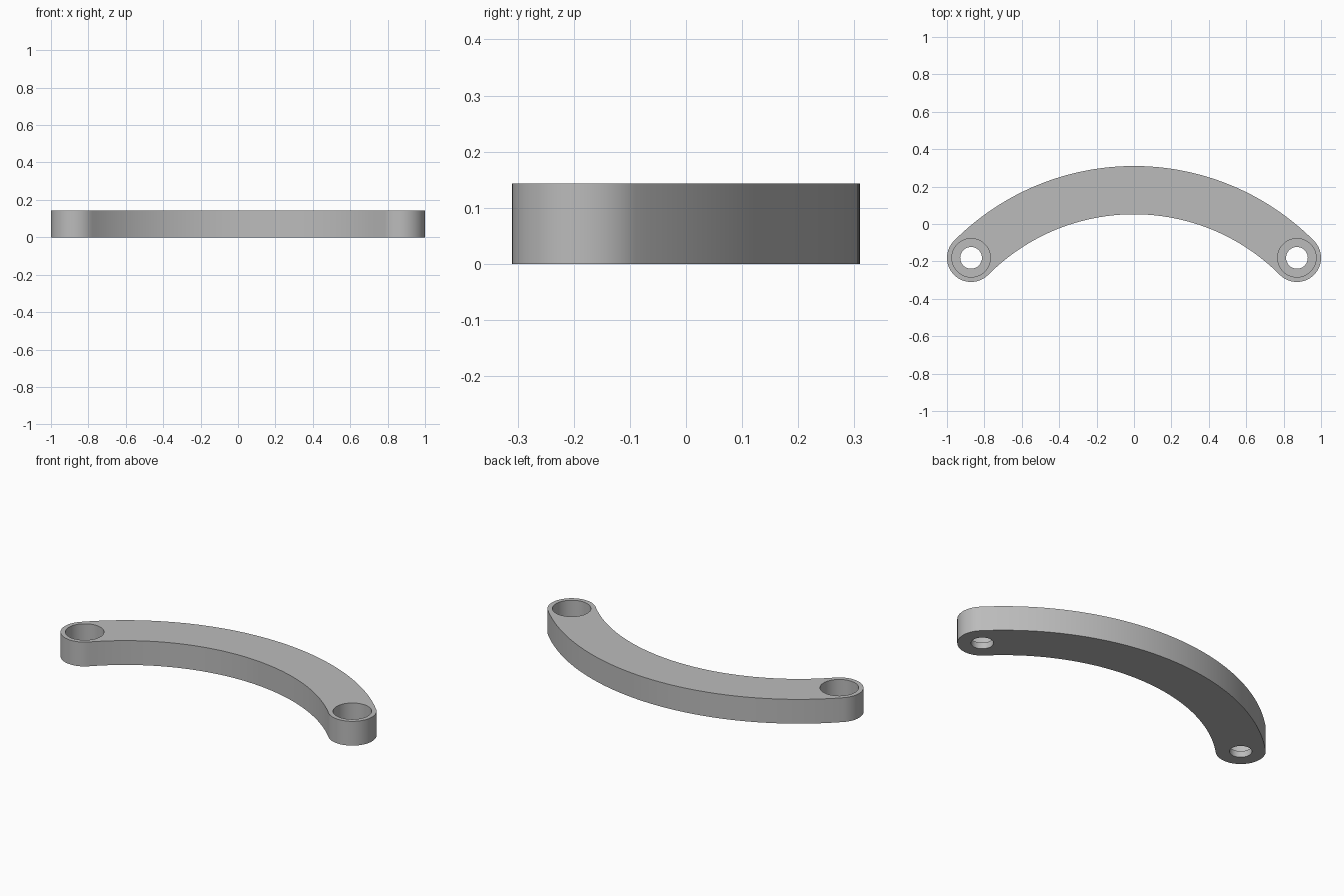
import bpy, bmesh
from math import sin, cos, pi, hypot, atan2

HEIGHT = 0.143
HALF_WIDTH = 0.129
END_X, END_Y = 0.871, -0.181     # centre of each rounded end
APEX_Y = 0.181                   # middle of the bar on the centre line
FLOOR = 0.036                    # thickness left under each counterbore

old = bpy.data.objects.get("Cube")
if old:
    bpy.data.objects.remove(old)

grey = bpy.data.materials.new("plain grey")
grey.use_nodes = True
colour = (0.5, 0.5, 0.5, 1)
grey.diffuse_color = colour
grey.node_tree.nodes["Principled BSDF"].inputs["Base Color"].default_value = colour


def arc(cx, cy, radius, start, end, steps):
    angles = [start + (end - start) * i / steps for i in range(steps + 1)]
    return [(cx + radius * cos(a), cy + radius * sin(a)) for a in angles]


def prism(name, outline, bottom, top):
    bm = bmesh.new()
    face = bm.faces.new([bm.verts.new((x, y, bottom)) for x, y in outline])
    result = bmesh.ops.extrude_face_region(bm, geom=[face])
    moved = [v for v in result["geom"] if isinstance(v, bmesh.types.BMVert)]
    bmesh.ops.translate(bm, verts=moved, vec=(0, 0, top - bottom))
    bmesh.ops.recalc_face_normals(bm, faces=bm.faces)
    mesh = bpy.data.meshes.new(name)
    bm.to_mesh(mesh)
    bm.free()
    mesh.materials.append(grey)
    obj = bpy.data.objects.new(name, mesh)
    bpy.context.collection.objects.link(obj)
    return obj


# Curved bar: two concentric arcs joined by round ends
rise = APEX_Y - END_Y
bend = (END_X ** 2 + rise ** 2) / (2 * rise)
centre_y = APEX_Y - bend
a0 = atan2(END_Y - centre_y, END_X)
a1 = pi - a0
outline = arc(0, centre_y, bend + HALF_WIDTH, a0, a1, 64)
outline += arc(-END_X, END_Y, HALF_WIDTH, a1, a1 + pi, 32)[1:]
outline += arc(0, centre_y, bend - HALF_WIDTH, a1, a0, 64)[1:]
outline += arc(END_X, END_Y, HALF_WIDTH, a0 - pi, a0, 32)[1:-1]
bar = prism("curved_handle", outline, 0, HEIGHT)

# Screw holes with wide counterbores from above
for side, x in (("left", END_X), ("right", -END_X)):
    for part, radius, bottom in (("counterbore", 0.103, FLOOR), ("screw_hole", 0.058, -0.1)):
        circle = arc(x, END_Y, radius, 0, 2 * pi, 48)[:-1]
        cutter = prism(f"{side}_{part}_cutter", circle, bottom, HEIGHT + 0.1)
        cutter.hide_render = True
        cutter.hide_set(True)
        cut = bar.modifiers.new(f"{side} {part}", "BOOLEAN")
        cut.operation = "DIFFERENCE"
        cut.solver = "EXACT"
        cut.object = cutter

# Apply the cuts and smooth the curved walls
bpy.ops.object.select_all(action="DESELECT")
bar.select_set(True)
bpy.context.view_layer.objects.active = bar
for modifier in list(bar.modifiers):
    bpy.ops.object.modifier_apply(modifier=modifier.name)
for obj in [o for o in bpy.data.objects if o.name.endswith("_cutter")]:
    bpy.data.objects.remove(obj)
bpy.ops.object.shade_smooth_by_angle(angle=pi / 6)
